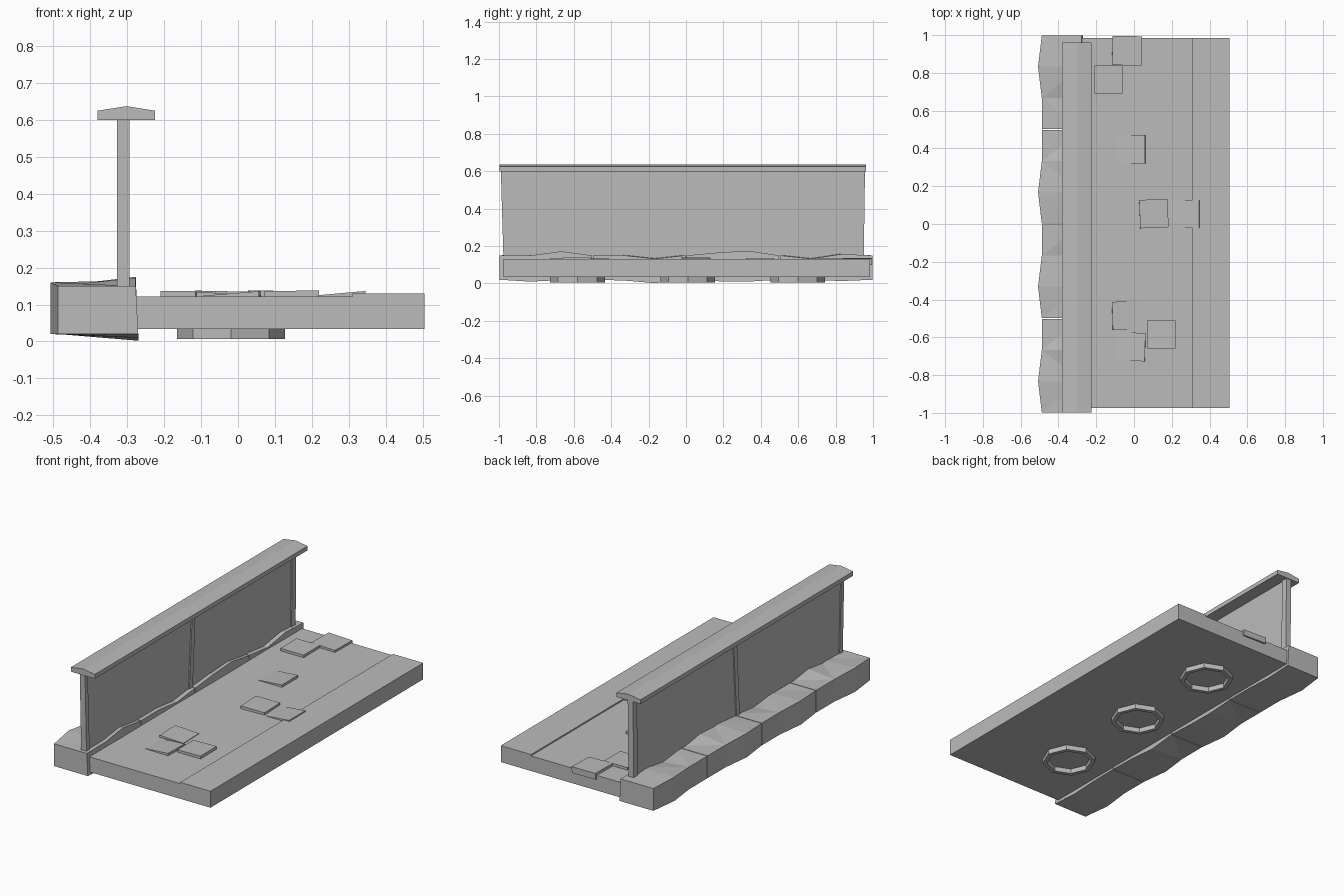
import bpy, bmesh, math
from mathutils import Matrix, Vector

old = bpy.data.objects.get("Cube")
if old:
    bpy.data.objects.remove(old, do_unlink=True)

stone = bpy.data.materials.new("grey_stone")
stone.use_nodes = True
stone.diffuse_color = (0.5, 0.5, 0.5, 1)
stone.node_tree.nodes["Principled BSDF"].inputs["Base Color"].default_value = (0.5, 0.5, 0.5, 1)


def finish(name, bm):
    bmesh.ops.recalc_face_normals(bm, faces=bm.faces)
    mesh = bpy.data.meshes.new(name)
    bm.to_mesh(mesh)
    bm.free()
    mesh.materials.append(stone)
    obj = bpy.data.objects.new(name, mesh)
    bpy.context.collection.objects.link(obj)
    return obj


def loft(name, sections, triangulate=False, closed=False):
    """Skin equal-length loops of points, capping the ends unless closed."""
    bm = bmesh.new()
    rings = [[bm.verts.new(p) for p in s] for s in sections]
    pairs = list(zip(rings, rings[1:]))
    if closed:
        pairs.append((rings[-1], rings[0]))
    for a, b in pairs:
        for i in range(len(a)):
            j = (i + 1) % len(a)
            bm.faces.new((a[i], a[j], b[j], b[i]))
    if not closed:
        bm.faces.new(rings[0])
        bm.faces.new(rings[-1])
    if triangulate:
        sides = [f for f in bm.faces if len(f.verts) == 4]
        bmesh.ops.triangulate(bm, faces=sides)
    return finish(name, bm)


def box(name, x, y, z, tilt=0, turn=0):
    bm = bmesh.new()
    bmesh.ops.create_cube(bm, size=1)
    bmesh.ops.scale(bm, verts=bm.verts, vec=(x[1] - x[0], y[1] - y[0], z[1] - z[0]))
    bmesh.ops.transform(bm, verts=bm.verts,
                        matrix=Matrix.Rotation(turn, 4, "Z") @ Matrix.Rotation(tilt, 4, "Y"))
    centre = Vector((sum(x) / 2, sum(y) / 2, sum(z) / 2))
    bmesh.ops.translate(bm, verts=bm.verts, vec=centre)
    return finish(name, bm)


# Walkway slab with a slightly raised outer strip
step = [(-0.3, 0.034), (0.505, 0.034), (0.505, 0.13), (0.31, 0.13), (0.31, 0.122), (-0.3, 0.122)]
loft("walkway_slab", [[(x, y, z) for x, z in step] for y in (-0.975, 0.985)])

# Uneven kerb blocks: outer bulge, inner top height and inner bottom height per section
kerb = [
    ([0, 1, 0, 0], [0.15, 0.15, 0.172, 0.15], [0.02, 0.01, 0.018, 0.02]),
    ([0, 1, 0, 0], [0.15, 0.15, 0.132, 0.15], [0.02, 0.016, 0.002, 0.02]),
    ([0, 1, 0, 0], [0.15, 0.165, 0.175, 0.15], [0.02, 0.012, 0.01, 0.02]),
    ([0, 0, 1, 0], [0.15, 0.132, 0.157, 0.15], [0.02, 0.02, 0.013, 0.02]),
]
for n, (bulge, tops, bottoms) in enumerate(kerb):
    sections = []
    for i in range(4):
        y = -1 + n * 0.5 + 0.002 + i * 0.496 / 3
        out = -0.488 - 0.02 * bulge[i]
        sections.append([(out, y, 0.02), (out, y, 0.15 + 0.01 * bulge[i]),
                         (-0.277, y, tops[i]), (-0.27, y, bottoms[i])])
    loft(f"kerb_block_{n + 1}", sections, triangulate=True)

# Parapet wall panel and its leaning posts
box("wall_panel", (-0.322, -0.301), (-0.97, 0.945), (0.1, 0.605))
posts = [(-0.99, -0.965, -0.975, -0.945), (0.0, 0.03, -0.03, 0.0), (0.92, 0.957, 0.913, 0.95)]
for n, (t0, t1, b0, b1) in enumerate(posts):
    loft(f"wall_post_{n + 1}", [
        [(-0.328, a, z), (-0.294, a, z), (-0.294, b, z), (-0.328, b, z)]
        for a, b, z in ((b0, b1, 0.1), (t0, t1, 0.605))])

# Ridged coping on top of the wall
coping = [(-0.38, 0.6), (-0.225, 0.6), (-0.225, 0.625), (-0.302, 0.637), (-0.38, 0.625)]
loft("wall_coping", [[(x, y, z) for x, z in coping] for y in (-0.998, 0.962)])

# Loose paving tiles: centre x, centre y, tilt, turn
tiles = [
    (-0.135, 0.765, 0.0, 0.0), (-0.015, 0.395, -0.08, 0.0), (0.105, 0.055, 0.02, 0.04),
    (0.272, 0.053, -0.09, 0.0), (-0.04, -0.485, 0.06, 0.03), (0.145, -0.585, -0.02, 0.0),
    (-0.015, -0.65, -0.08, -0.03),
]
for n, (x, y, tilt, turn) in enumerate(tiles):
    top = 0.137 if abs(tilt) < 0.05 else 0.13
    box(f"paving_tile_{n + 1}", (x - 0.075, x + 0.075), (y - 0.075, y + 0.075),
        (top - 0.03, top), tilt, turn)
box("edge_tile", (-0.115, 0.04), (0.84, 0.995), (0.1, 0.136), 0.02, -0.02)

# Octagonal rings on the underside
for n, cy in enumerate((-0.58, 0.01, 0.598)):
    profile = [(0.146, 0.04), (0.146, 0.006), (0.122, 0.006), (0.122, 0.04)]
    sections = []
    for k in range(8):
        a = k * math.pi / 4
        sections.append([(-0.019 + r * math.cos(a), cy + r * math.sin(a), z) for r, z in profile])
    loft(f"underside_ring_{n + 1}", sections, closed=True)
